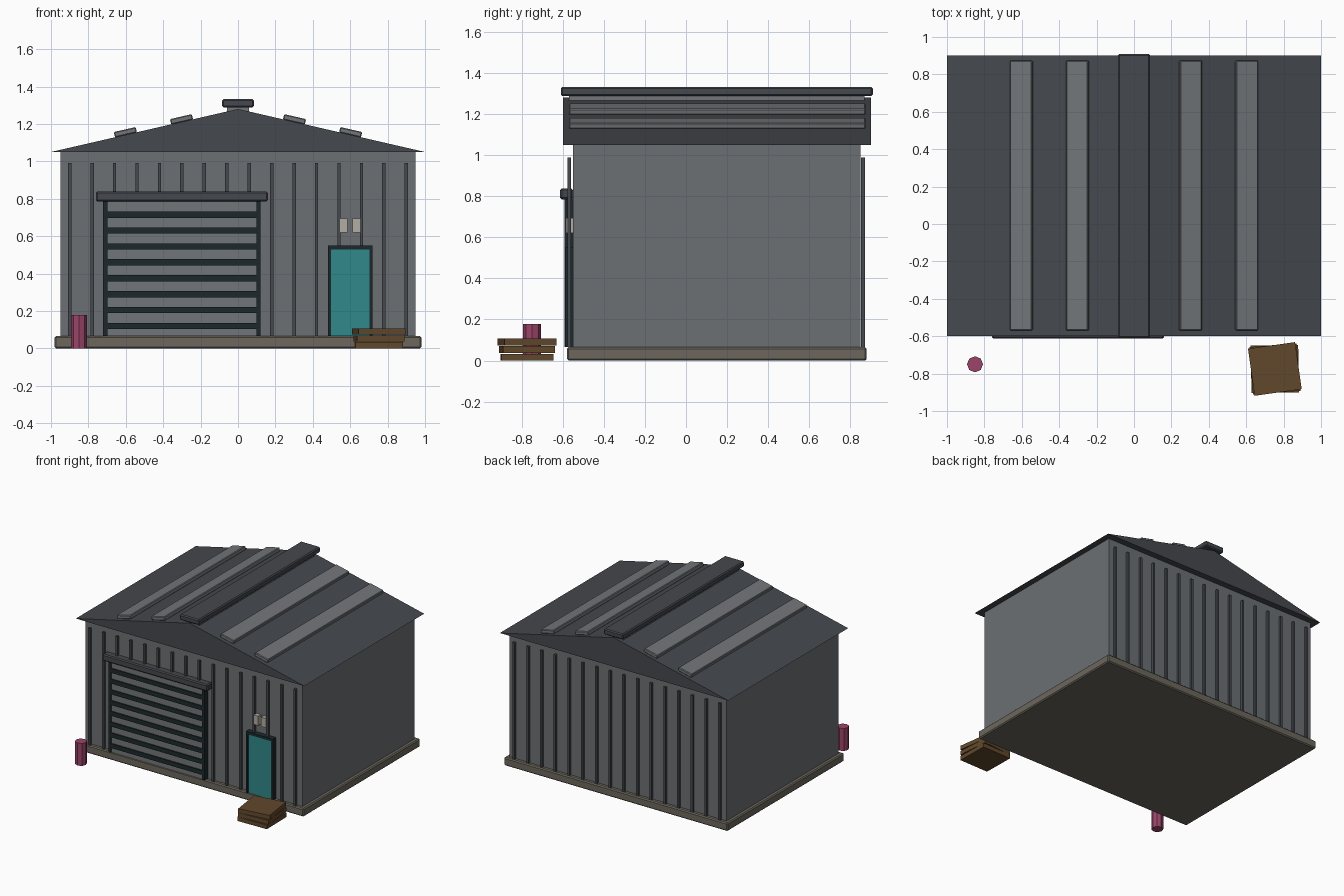
import bpy, bmesh
from math import atan, radians
from mathutils import Matrix

if "Cube" in bpy.data.objects:
    bpy.data.objects.remove(bpy.data.objects["Cube"])


def material(name, rgb):
    m = bpy.data.materials.new(name)
    m.diffuse_color = (*rgb, 1)
    m.use_nodes = True
    m.node_tree.nodes["Principled BSDF"].inputs["Base Color"].default_value = m.diffuse_color
    return m


WALL = material("wall_grey", (0.15, 0.16, 0.17))
ROOF = material("roof_grey", (0.06, 0.065, 0.075))
PANEL = material("panel_grey", (0.17, 0.18, 0.19))
DARK = material("dark_trim", (0.012, 0.022, 0.025))
STONE = material("concrete", (0.15, 0.135, 0.11))
TEAL = material("teal", (0.03, 0.25, 0.26))
WOOD = material("wood", (0.12, 0.065, 0.025))
PINK = material("barrel_red", (0.33, 0.06, 0.14))
CREAM = material("cream", (0.45, 0.42, 0.36))


def finish(bm, name, mat, bevel=0):
    bmesh.ops.recalc_face_normals(bm, faces=bm.faces)
    me = bpy.data.meshes.new(name)
    bm.to_mesh(me)
    bm.free()
    ob = bpy.data.objects.new(name, me)
    bpy.context.collection.objects.link(ob)
    me.materials.append(mat)
    if bevel:
        mod = ob.modifiers.new("bevel", 'BEVEL')
        mod.width = bevel
        mod.segments = 1
    return ob


def box(name, x, y, z, mat, bevel=0):
    """Box from (min, max) ranges, origin at its centre."""
    bm = bmesh.new()
    bmesh.ops.create_cube(bm, size=1)
    bmesh.ops.scale(bm, vec=(x[1] - x[0], y[1] - y[0], z[1] - z[0]), verts=bm.verts)
    ob = finish(bm, name, mat, bevel)
    ob.location = (sum(x) / 2, sum(y) / 2, sum(z) / 2)
    return ob


# Slab and walls
box("base_slab", (-0.98, 0.98), (-0.58, 0.88), (0, 0.065), STONE, 0.008)
box("walls", (-0.95, 0.95), (-0.55, 0.85), (0.06, 1.06), WALL)

# Solid gable roof
bm = bmesh.new()
gable = bm.faces.new([bm.verts.new((x, -0.6, z)) for x, z in ((-1, 1.05), (1, 1.05), (0, 1.28))])
ext = bmesh.ops.extrude_face_region(bm, geom=[gable], use_keep_orig=True)
bmesh.ops.translate(bm, vec=(0, 1.5, 0), verts=[v for v in ext["geom"] if isinstance(v, bmesh.types.BMVert)])
finish(bm, "roof", ROOF)

# Ridge vent
box("ridge_vent_neck", (-0.06, 0.06), (-0.57, 0.87), (1.25, 1.295), PANEL)
box("ridge_vent_cap", (-0.085, 0.085), (-0.61, 0.91), (1.288, 1.332), ROOF, 0.008)

# Roof light strips lying on each slope
for side in (-1, 1):
    for x in (0.302, 0.602):
        z = 1.28 - 0.23 * x + 0.014
        s = box("roof_light", (-0.06, 0.06), (-0.57, 0.875), (-0.015, 0.015), PANEL, 0.005)
        s.location.x, s.location.z = side * x, z
        s.rotation_euler.y = side * atan(0.23)

# Cladding ribs, front and back
for name, y in (("front_rib", -0.568), ("back_rib", 0.862)):
    for i in range(16):
        x = -0.9 + 0.12 * i
        box(name, (x - 0.009, x + 0.009), (y - 0.009, y + 0.009), (0.065, 0.99), ROOF)

# Roller shutter: sheet, bars, side rails and housing
box("shutter_sheet", (-0.71, 0.11), (-0.582, -0.55), (0.065, 0.79), PANEL)
for i in range(8):
    z = 0.12 + 0.085 * i
    box("shutter_bar", (-0.70, 0.10), (-0.592, -0.575), (z - 0.017, z + 0.017), DARK)
for x in (-0.71, 0.11):
    box("shutter_rail", (x - 0.011, x + 0.011), (-0.592, -0.55), (0.065, 0.79), DARK)
box("shutter_housing", (-0.76, 0.16), (-0.613, -0.55), (0.785, 0.838), ROOF, 0.008)

# Side door with frame, and two lamps above
box("door_frame_top", (0.482, 0.718), (-0.59, -0.55), (0.53, 0.55), DARK)
for x in (0.49, 0.71):
    box("door_frame_side", (x - 0.008, x + 0.008), (-0.59, -0.55), (0.065, 0.535), DARK)
box("door", (0.495, 0.705), (-0.583, -0.55), (0.065, 0.535), TEAL)
for x in (0.565, 0.633):
    box("wall_lamp", (x - 0.02, x + 0.02), (-0.585, -0.55), (0.62, 0.695), CREAM)

# Stack of twisted pallets
for i, angle in enumerate((1, 4.5, 8)):
    z = 0.037 * i
    p = box("pallet", (0.623, 0.877), (-0.902, -0.648), (z, z + 0.033), WOOD)
    p.location.x = 0.753
    p.rotation_euler.z = radians(angle)

# Eight-sided barrel
bm = bmesh.new()
bmesh.ops.create_cone(bm, cap_ends=True, segments=8, radius1=0.043, radius2=0.043, depth=0.178,
                      matrix=Matrix.Translation((-0.85, -0.75, 0.089)))
finish(bm, "barrel", PINK)
